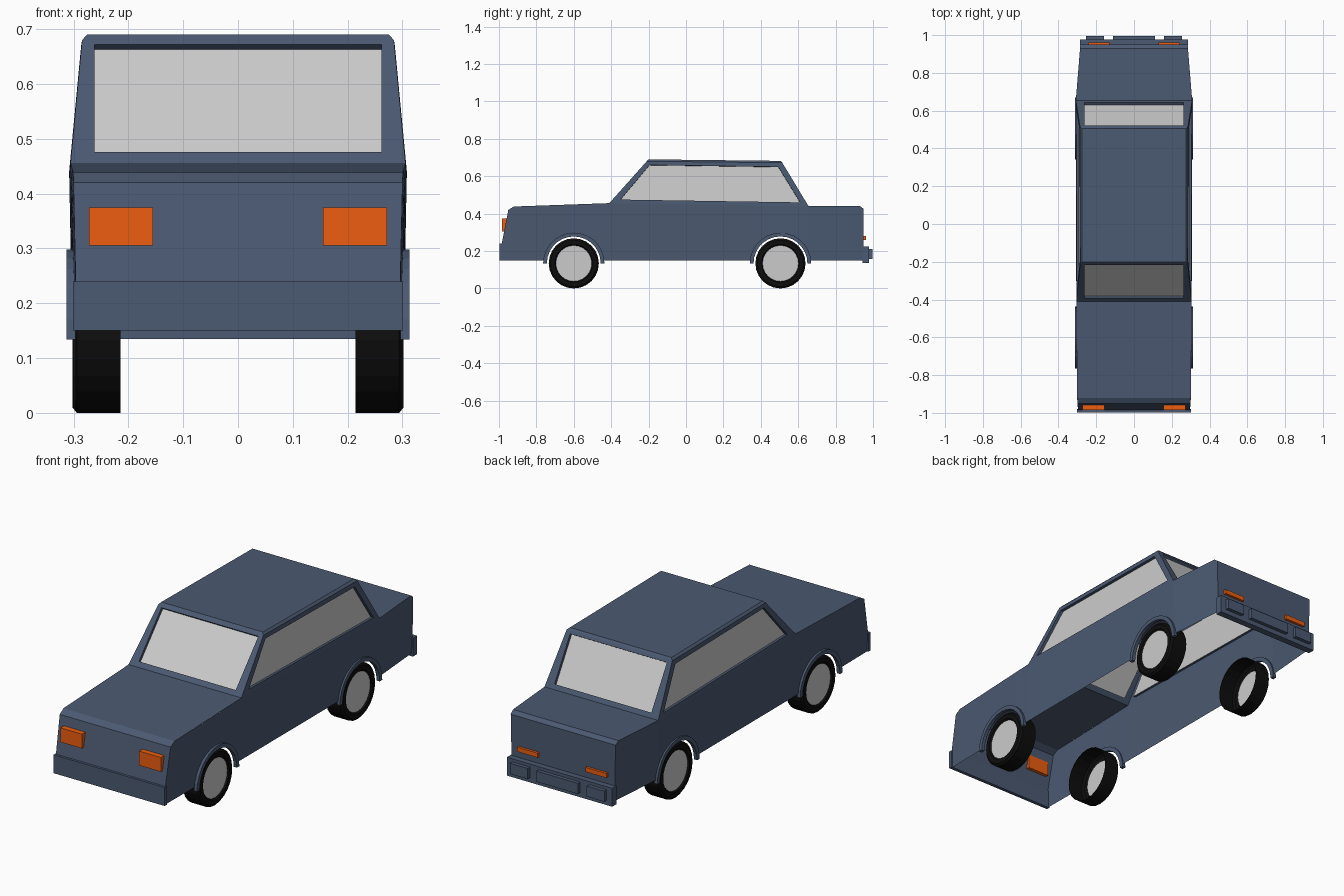
import bpy, bmesh
from math import pi, sin, cos
from mathutils import Vector

if "Cube" in bpy.data.objects:
    bpy.data.objects.remove(bpy.data.objects["Cube"])


def material(name, rgb):
    m = bpy.data.materials.new(name)
    m.diffuse_color = (*rgb, 1)
    m.use_nodes = True
    m.node_tree.nodes["Principled BSDF"].inputs["Base Color"].default_value = m.diffuse_color
    return m


PAINT = material("blue_paint", (0.07, 0.1, 0.165))
ORANGE = material("orange_lamp", (0.85, 0.11, 0.005))
RUBBER = material("black_rubber", (0.004, 0.004, 0.004))
AXLES, AXLE_Z, ARCH_R = (-0.6, 0.505), 0.134, 0.144


def make(name, faces, mat=None, outward=False):
    """Mesh object from a list of polygons; outward turns loose panels away from the middle."""
    bm = bmesh.new()
    for f in faces:
        bm.faces.new([bm.verts.new(p) for p in f])
    bmesh.ops.remove_doubles(bm, verts=bm.verts, dist=0.0003)
    bmesh.ops.recalc_face_normals(bm, faces=bm.faces)
    if outward:
        for f in bm.faces:
            if f.normal.dot(f.calc_center_median() - Vector((0, 0.1, 0.3))) < 0:
                f.normal_flip()
    me = bpy.data.meshes.new(name)
    bm.to_mesh(me)
    bm.free()
    ob = bpy.data.objects.new(name, me)
    bpy.context.collection.objects.link(ob)
    if mat:
        me.materials.append(mat)
    return ob


def box(name, x, y, z, mat):
    def rect(k):
        return [(x[0], y[0], z[k]), (x[1], y[0], z[k]), (x[1], y[1], z[k]), (x[0], y[1], z[k])]
    a, b = rect(0), rect(1)
    sides = [(a[i], a[(i + 1) % 4], b[(i + 1) % 4], b[i]) for i in range(4)]
    return make(name, [a, b] + sides, mat)


def interp(table, y):
    for (a, p), (b, q) in zip(table, table[1:]):
        if y <= b + 1e-6:
            return p + (q - p) * (y - a) / (b - a)
    return table[-1][1]


PLAN = [(-0.985, 0.300), (-0.41, 0.307), (0.655, 0.308), (0.95, 0.284)]
TOP = [(-0.985, 0.24), (-0.95, 0.42), (-0.92, 0.438), (-0.41, 0.456),
       (0.655, 0.44), (0.93, 0.44), (0.95, 0.425)]


def width(y, z):
    """Half width: slight tuck below the belt line, cabin tapering above it."""
    if z > 0.44:
        return interp(PLAN, y) - 0.095 * (z - 0.44)
    return interp(PLAN, y) - 0.02 * (0.44 - z)


def strip(points):
    """Skin across the car along a side outline."""
    out = []
    for (y, z), (v, t) in zip(points, points[1:]):
        a, b = width(y, z), width(v, t)
        out.append([(-a, y, z), (a, y, z), (b, v, t), (-b, v, t)])
    return out


def pane(outer, inner, depth):
    """Window frame with a recessed lip; returns frame faces and the glass face."""
    o, i = [Vector(p) for p in outer], [Vector(p) for p in inner]
    n = (o[1] - o[0]).cross(o[3] - o[0]).normalized()
    mid = sum(o, Vector()) / 4
    if n.dot(Vector((0, 0.15, 0.5)) - mid) < 0:
        n = -n
    g = [p + n * depth for p in i]
    faces = []
    for k in range(4):
        j = (k + 1) % 4
        faces += [(o[k], o[j], i[j], i[k]), (i[k], i[j], g[j], g[k])]
    return faces, g


# Lower body: nose, bonnet, boot and tail skins
body = strip([(-0.985, 0.15)] + TOP[:4]) + strip(TOP[4:] + [(0.95, 0.14)])

# Side panels in columns, with the wheel arches cut out of the lower edge
cols = [(y, 0.15) for y, _ in TOP]
for c in AXLES:
    cols += [(c - ARCH_R, 0.15), (c + ARCH_R, 0.15)]
    cols += [(c - ARCH_R * cos(pi * k / 14), AXLE_Z + ARCH_R * sin(pi * k / 14)) for k in range(1, 14)]
cols = sorted(c for c in cols)
for s in (-1, 1):
    for (y, z), (v, t) in zip(cols, cols[1:]):
        a, b = interp(TOP, y), interp(TOP, v)
        body.append([(s * width(p, q), p, q) for p, q in ((y, z), (v, t), (v, b), (y, a))])

# Cabin: front and rear screens, side windows
glass = []
for (yb, zb), (yt, zt), v0, v1 in (((-0.41, 0.456), (-0.21, 0.68), 0.09, 0.965),
                                   ((0.655, 0.44), (0.515, 0.672), 0.09, 0.95)):
    wb, wt = width(yb, zb), width(yt, zt)
    outer = [(-wb, yb, zb), (wb, yb, zb), (wt, yt, zt), (-wt, yt, zt)]
    inner = [(x, yb + (yt - yb) * v, zb + (zt - zb) * v)
             for x, v in ((-0.262, v0), (0.262, v0), (0.262, v1), (-0.262, v1))]
    f, g = pane(outer, inner, 0.014)
    body += f
    glass.append(g)
for s in (-1, 1):
    outer, inner = [[(s * width(y, z), y, z) for y, z in pts] for pts in (
        [(-0.41, 0.456), (0.655, 0.44), (0.515, 0.672), (-0.21, 0.68)],
        [(-0.35, 0.475), (0.61, 0.46), (0.493, 0.65), (-0.195, 0.66)])]
    f, g = pane(outer, inner, 0.014)
    body += f
    glass.append(g)

# Roof with a small chamfer all round
low = [(s * width(y, z), y, z) for s, y, z in
       ((-1, -0.21, 0.68), (1, -0.21, 0.68), (1, 0.515, 0.672), (-1, 0.515, 0.672))]
high = [(s * 0.275, y, z) for s, y, z in
        ((-1, -0.2, 0.69), (1, -0.2, 0.69), (1, 0.505, 0.682), (-1, 0.505, 0.682))]
body += [high] + [(low[k], low[(k + 1) % 4], high[(k + 1) % 4], high[k]) for k in range(4)]

make("body_shell", body, PAINT)
make("windows", glass, outward=True)

# Bumpers, rear bumper plates
box("front_bumper", (-0.301, 0.301), (-0.997, -0.98), (0.15, 0.24), PAINT)
box("rear_bumper", (-0.285, 0.285), (0.945, 0.978), (0.135, 0.225), PAINT)
for name, x in (("left", (-0.255, -0.16)), ("centre", (-0.112, 0.112)), ("right", (0.16, 0.255))):
    box("rear_plate_" + name, x, (0.975, 0.996), (0.158, 0.21), PAINT)

# Lamps
for side, s in (("left", -1), ("right", 1)):
    box("headlight_" + side, sorted((s * 0.155, s * 0.272)), (-0.985, -0.955), (0.305, 0.375), ORANGE)
    box("tail_light_" + side, sorted((s * 0.13, s * 0.242)), (0.945, 0.962), (0.258, 0.28), ORANGE)


def ring(x, r, cy, n, sweep=2 * pi):
    return [(x, cy + r * cos(sweep * k / n), AXLE_Z + r * sin(sweep * k / n)) for k in range(n + 1)]


def loft(rings):
    return [(a[k], a[k + 1], b[k + 1], b[k]) for a, b in zip(rings, rings[1:]) for k in range(len(a) - 1)]


# Wheels (open on the inside), hub discs and arch flares
for end, cy in zip(("front", "rear"), AXLES):
    for side, s in (("left", -1), ("right", 1)):
        tag = end + "_" + side
        tyre = [ring(s * x, r, cy, 24) for x, r in
                ((0.294, 0.095), (0.302, 0.102), (0.302, 0.124), (0.294, 0.134), (0.214, 0.134))]
        make("tyre_" + tag, loft(tyre), RUBBER)
        make("hub_" + tag, [ring(s * 0.295, 0.096, cy, 24)[:-1]], outward=True)
        flare = [ring(s * x, r, cy, 14, pi) for x, r in
                 ((0.296, ARCH_R), (0.313, ARCH_R), (0.313, 0.164), (0.296, 0.164), (0.296, ARCH_R))]
        caps = [[r[k] for r in flare[:4]] for k in (0, -1)]
        make("arch_flare_" + tag, loft(flare) + caps, PAINT)
